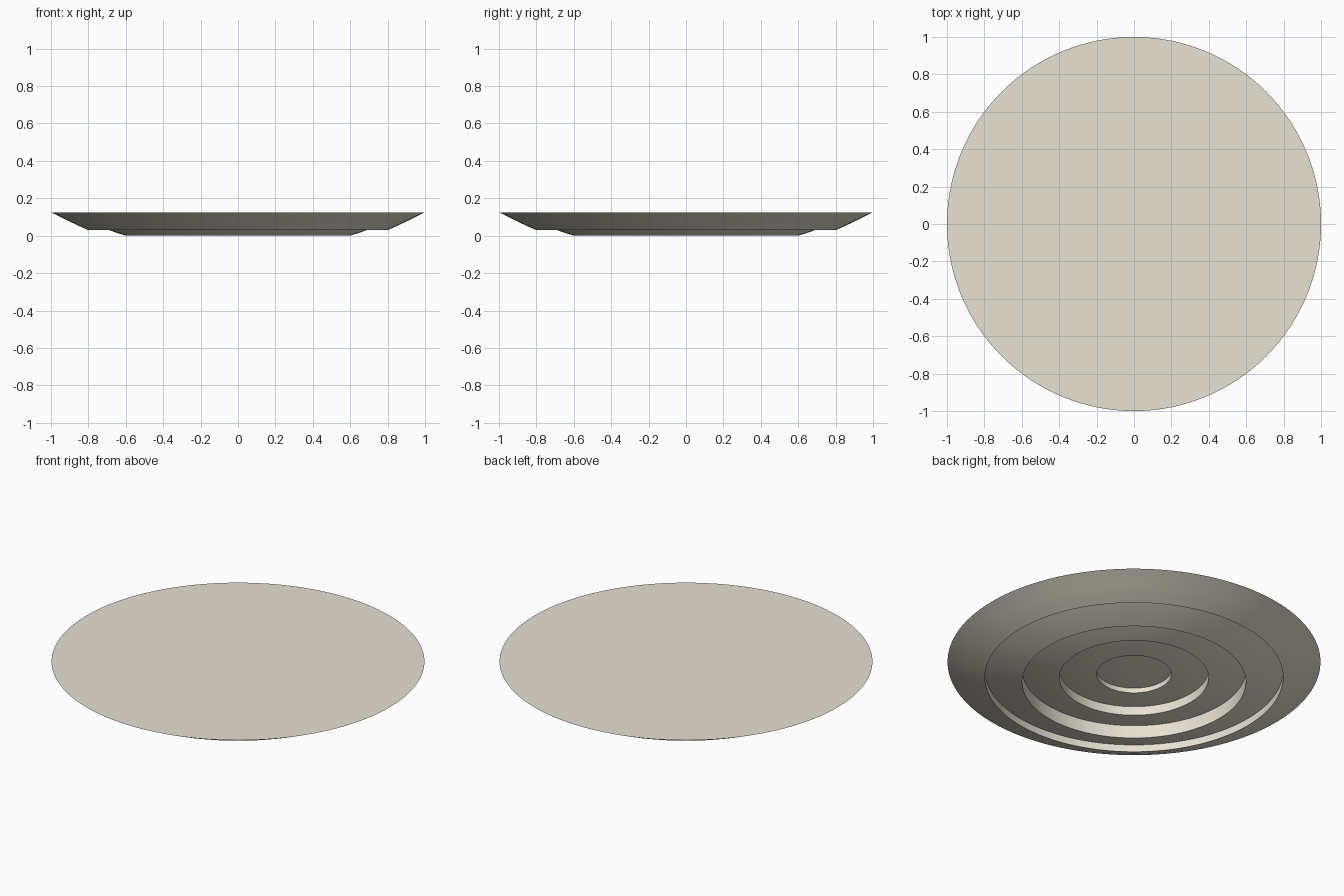
import bpy, bmesh, math

if "Cube" in bpy.data.objects:
    bpy.data.objects.remove(bpy.data.objects["Cube"])

SEGMENTS = 128
TOP_Z = 0.125
CURVE_R = 2.05  # spherical curvature of each groove face


def sag(r):
    return CURVE_R - math.sqrt(CURVE_R ** 2 - r ** 2)


# Stepped lens rings: inner radius, outer radius, height of inner edge
rings = [(0.0, 0.2, 0.068), (0.2, 0.4, 0.049), (0.4, 0.6, 0.026),
         (0.6, 0.8, 0.0), (0.8, 1.0, 0.03)]

# Underside profile from the axis to the rim, then the flat top
profile = []
for inner, outer, z in rings:
    for i in range(5):
        r = inner + (outer - inner) * i / 4
        profile.append((r, z + sag(r) - sag(inner)))
profile[-1] = (1.0, TOP_Z)
profile.append((0.0, TOP_Z))

# Revolve the profile around the vertical axis
bm = bmesh.new()
verts = [bm.verts.new((r, 0, z)) for r, z in profile]
edges = [bm.edges.new(pair) for pair in zip(verts, verts[1:])]
bmesh.ops.spin(bm, geom=verts + edges, cent=(0, 0, 0), axis=(0, 0, 1),
               angle=math.tau, steps=SEGMENTS, use_merge=True)
bmesh.ops.remove_doubles(bm, verts=bm.verts, dist=1e-5)
bmesh.ops.recalc_face_normals(bm, faces=bm.faces)

mesh = bpy.data.meshes.new("stepped_lens")
bm.to_mesh(mesh)
bm.free()
lens = bpy.data.objects.new("stepped_lens", mesh)
bpy.context.collection.objects.link(lens)

# Smooth curved faces, crisp steps and rim
bpy.context.view_layer.objects.active = lens
lens.select_set(True)
bpy.ops.object.shade_smooth_by_angle(angle=math.radians(20))

# Pale glass colour
mat = bpy.data.materials.new("pale_glass")
mat.diffuse_color = (0.8, 0.76, 0.65, 1)
mat.use_nodes = True
mat.node_tree.nodes["Principled BSDF"].inputs["Base Color"].default_value = mat.diffuse_color
mesh.materials.append(mat)
